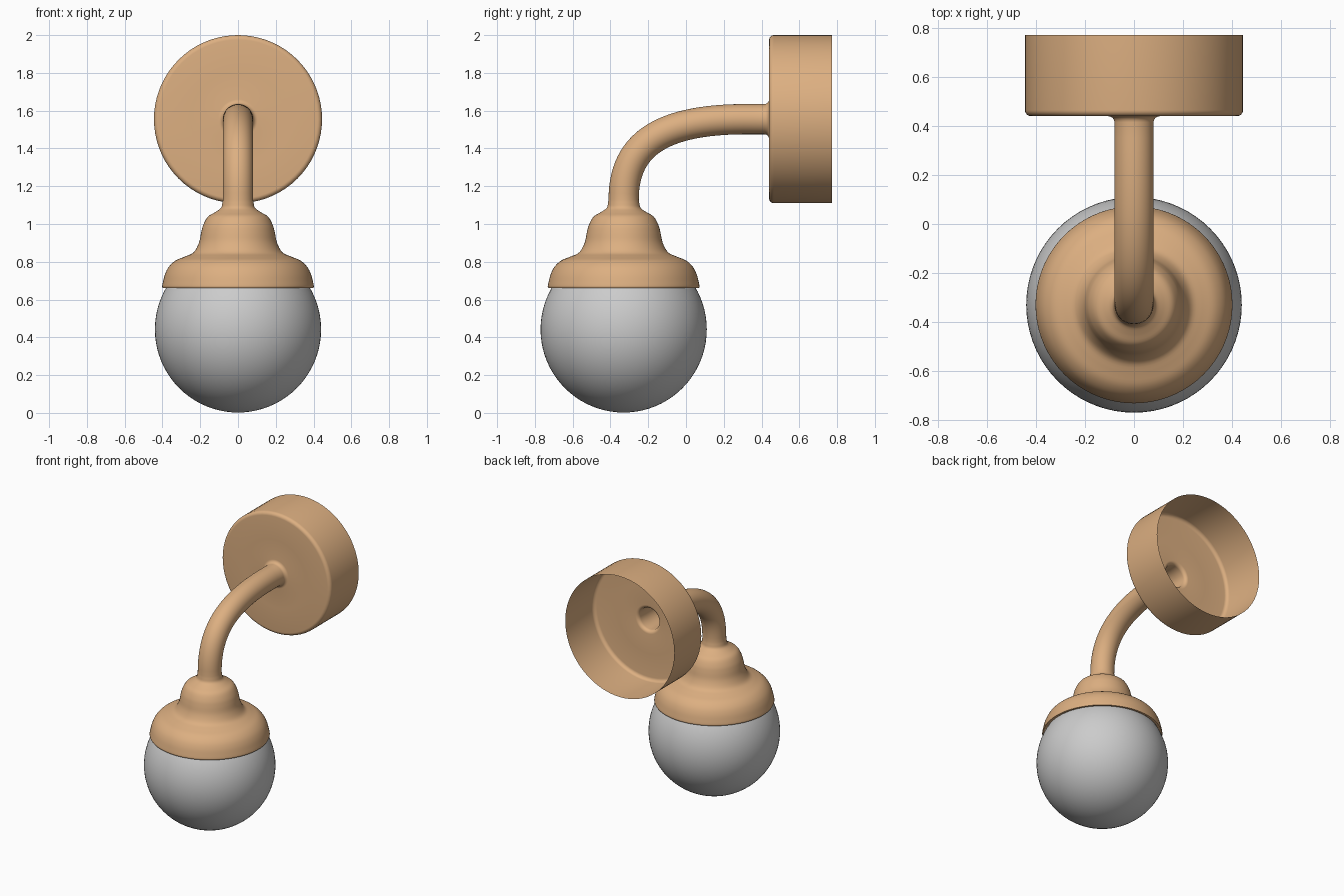
import bpy, bmesh, math
from mathutils import Vector

if "Cube" in bpy.data.objects:
    bpy.data.objects.remove(bpy.data.objects["Cube"])

SEG = 72
AX, PZ = -0.33, 1.555          # globe axis (y), wall plate height (z)


def smooth_points(pts, n=4):
    """Catmull-Rom interpolation through a 2D profile."""
    p = [Vector(q) for q in pts]
    p = [2 * p[0] - p[1]] + p + [2 * p[-1] - p[-2]]
    out = []
    for i in range(1, len(p) - 2):
        a, b, c, d = p[i - 1:i + 3]
        for k in range(n):
            t = k / n
            out.append(0.5 * (2 * b + (c - a) * t + (2 * a - 5 * b + 4 * c - d) * t ** 2
                              + (3 * b - a - 3 * c + d) * t ** 3))
    return out + [p[-2]]


def arc(cu, cr, rad, a0, a1, n=6):
    """Fillet points (position, radius) between two angles."""
    return [(cu + rad * math.cos(math.radians(a0 + (a1 - a0) * k / n)),
             cr + rad * math.sin(math.radians(a0 + (a1 - a0) * k / n))) for k in range(n + 1)]


def finish(name, bm, color=None):
    mesh = bpy.data.meshes.new(name)
    bm.to_mesh(mesh)
    bm.free()
    ob = bpy.data.objects.new(name, mesh)
    bpy.context.collection.objects.link(ob)
    if color:
        mat = bpy.data.materials.new(name + "_copper")
        mat.diffuse_color = color
        mat.use_nodes = True
        mat.node_tree.nodes["Principled BSDF"].inputs["Base Color"].default_value = mat.diffuse_color
        mesh.materials.append(mat)
    bpy.ops.object.select_all(action='DESELECT')
    ob.select_set(True)
    bpy.context.view_layer.objects.active = ob
    bpy.ops.object.shade_smooth_by_angle(angle=math.radians(40))
    return ob


# rings of the fixture: (y, z, tangent y, tangent z, radius)
rings = []

# wall plate: open cup with rounded front edge, flowing into the arm
plate = [(0.772, 0.445)] + arc(0.465, 0.42, 0.025, 90, 180)
plate += [(0.44, 0.25)] + arc(0.415, 0.105, 0.025, 0, -90)
rings += [(y, PZ, -1, 0, r) for y, r in plate]

# curved arm along a Bezier path
P = [Vector(q) for q in ((0.35, PZ), (-0.12, 1.56), (AX, 1.43), (AX, 1.13))]
for k in range(29):
    t = k / 28
    s = 1 - t
    c = s ** 3 * P[0] + 3 * s * s * t * P[1] + 3 * s * t * t * P[2] + t ** 3 * P[3]
    d = s * s * (P[1] - P[0]) + 2 * s * t * (P[2] - P[1]) + t * t * (P[3] - P[2])
    d.normalize()
    rings.append((c.x, c.y, d.x, d.y, 0.08))

# bell-shaped globe holder with a thin lip
bell = [(0.082, 1.115), (0.09, 1.085), (0.122, 1.062), (0.16, 1.038), (0.184, 0.995),
        (0.195, 0.955), (0.207, 0.90), (0.235, 0.85), (0.28, 0.828), (0.33, 0.807),
        (0.365, 0.775), (0.386, 0.735), (0.398, 0.69), (0.402, 0.67)]
lip = [(0.399, 0.662), (0.39, 0.66), (0.374, 0.668)]
rings += [(AX, z, 0, -1, r) for r, z in smooth_points(bell) + [Vector(q) for q in lip]]

# skin the rings
bm = bmesh.new()
prev = None
X = Vector((1, 0, 0))
for y, z, ty, tz, r in rings:
    N = Vector((0, ty, tz)).cross(X)
    c = Vector((0, y, z))
    loop = [bm.verts.new(c + r * (X * math.cos(a) + N * math.sin(a)))
            for a in (2 * math.pi * i / SEG for i in range(SEG))]
    if prev:
        for i in range(SEG):
            j = (i + 1) % SEG
            bm.faces.new((prev[i], prev[j], loop[j], loop[i]))
    prev = loop
finish("wall_plate_arm_and_holder", bm, (0.72, 0.43, 0.22, 1))

# glass globe
bm = bmesh.new()
bmesh.ops.create_uvsphere(bm, u_segments=SEG, v_segments=40, radius=0.44)
bmesh.ops.translate(bm, verts=bm.verts, vec=(0, AX, 0.442))
finish("globe", bm)
